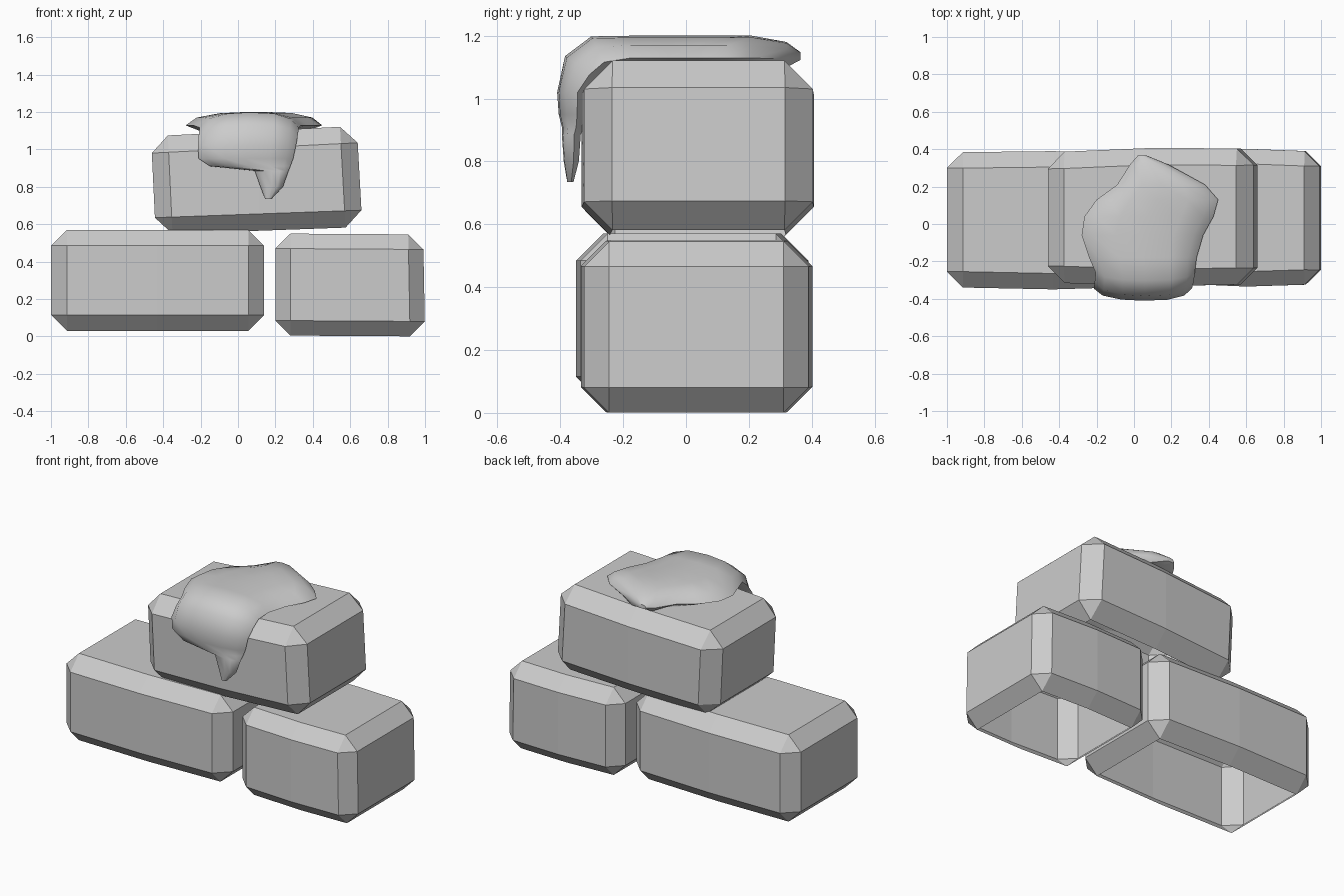
import bpy, bmesh
from mathutils import Vector

if "Cube" in bpy.data.objects:
    bpy.data.objects.remove(bpy.data.objects["Cube"])


def material(name, value):
    m = bpy.data.materials.new(name)
    m.diffuse_color = (value, value, value, 1)
    m.use_nodes = True
    m.node_tree.nodes["Principled BSDF"].inputs["Base Color"].default_value = m.diffuse_color
    return m


stone = material("grey stone", 0.6)


def finish(name, bm):
    bmesh.ops.recalc_face_normals(bm, faces=bm.faces)
    me = bpy.data.meshes.new(name)
    bm.to_mesh(me)
    bm.free()
    ob = bpy.data.objects.new(name, me)
    bpy.context.collection.objects.link(ob)
    me.materials.append(stone)
    return ob


def block(name, bottom, top, y_left, y_right, width):
    """Chamfered stone; bottom/top hold (x, z) at left and right ends."""
    bm = bmesh.new()
    bmesh.ops.create_cube(bm, size=2)
    for v in bm.verts:
        right, back = v.co.x > 0, v.co.y > 0
        x, z = (top if v.co.z > 0 else bottom)[right]
        v.co = (x, (y_right if right else y_left)[back], z)
    bmesh.ops.bevel(bm, geom=bm.edges[:], offset=width, segments=1,
                    affect='EDGES', profile=0.5)
    # slight bulge across the middle of the long walls
    mid = (bottom[0][0] + bottom[1][0]) / 2
    cut = bmesh.ops.bisect_plane(bm, geom=bm.verts[:] + bm.edges[:] + bm.faces[:],
                                 plane_co=(mid, 0, 0), plane_no=(1, 0, 0))
    for g in cut["geom_cut"]:
        if isinstance(g, bmesh.types.BMVert):
            g.co.y += 0.012 if g.co.y > 0 else -0.012
    # hollow underside
    bm.normal_update()
    under = [f for f in bm.faces if f.normal.z < -0.95]
    bmesh.ops.delete(bm, geom=under, context='FACES')
    return finish(name, bm)


block("lower_left_stone", [(-1.0, 0.03), (0.14, 0.03)], [(-1.0, 0.57), (0.14, 0.57)],
      (-0.34, 0.385), (-0.335, 0.37), 0.085)
block("lower_right_stone", [(0.2, 0.005), (1.0, 0.0)], [(0.2, 0.55), (0.99, 0.545)],
      (-0.32, 0.39), (-0.325, 0.39), 0.08)
block("upper_stone", [(-0.44, 0.545), (0.665, 0.585)], [(-0.465, 1.07), (0.635, 1.125)],
      (-0.315, 0.385), (-0.325, 0.405), 0.09)

# draped cap: sections (y, z, x_left, x_right, half thickness, outward y, outward z)
sections = [
    (0.365, 1.135, 0.02, 0.07, 0.012, 0, 1),
    (0.32, 1.14, -0.02, 0.18, 0.04, 0, 1),
    (0.21, 1.145, -0.09, 0.38, 0.055, 0, 1),
    (0.13, 1.145, -0.20, 0.45, 0.055, 0, 1),
    (0.04, 1.145, -0.265, 0.425, 0.055, 0, 1),
    (-0.06, 1.145, -0.28, 0.37, 0.055, 0, 1),
    (-0.18, 1.145, -0.24, 0.335, 0.055, 0, 1),
    (-0.27, 1.135, -0.205, 0.325, 0.07, -0.45, 0.9),
    (-0.325, 1.09, -0.21, 0.32, 0.075, -0.8, 0.6),
    (-0.36, 1.02, -0.215, 0.31, 0.05, -1, 0),
    (-0.36, 0.95, -0.21, 0.295, 0.045, -1, 0),
    (-0.36, 0.91, -0.15, 0.28, 0.035, -1, 0),
    (-0.365, 0.885, 0.09, 0.27, 0.03, -1, 0),
    (-0.365, 0.80, 0.12, 0.24, 0.024, -1, 0),
    (-0.368, 0.735, 0.145, 0.18, 0.01, -1, 0),
]
# cross-section: (fraction across, fraction of thickness)
ring_shape = [(0, -0.3), (0.09, 0.45), (0.28, 0.88), (0.5, 1), (0.75, 0.9),
              (0.92, 0.45), (1, -0.3), (0.85, -1), (0.5, -1), (0.15, -1)]
bm = bmesh.new()
rings = []
for y, z, xl, xr, t, ny, nz in sections:
    rings.append([bm.verts.new(Vector((xl + (xr - xl) * u, y + ny * t * w, z + nz * t * w)))
                  for u, w in ring_shape])
n = len(ring_shape)
for a, b in zip(rings, rings[1:]):
    for i in range(n):
        j = (i + 1) % n
        bm.faces.new((a[i], a[j], b[j], b[i]))
bm.faces.new(rings[0])
bm.faces.new(rings[-1])
cap = finish("draped_cap", bm)
bpy.context.view_layer.objects.active = cap
cap.select_set(True)
bpy.ops.object.shade_smooth_by_angle(angle=0.7)
